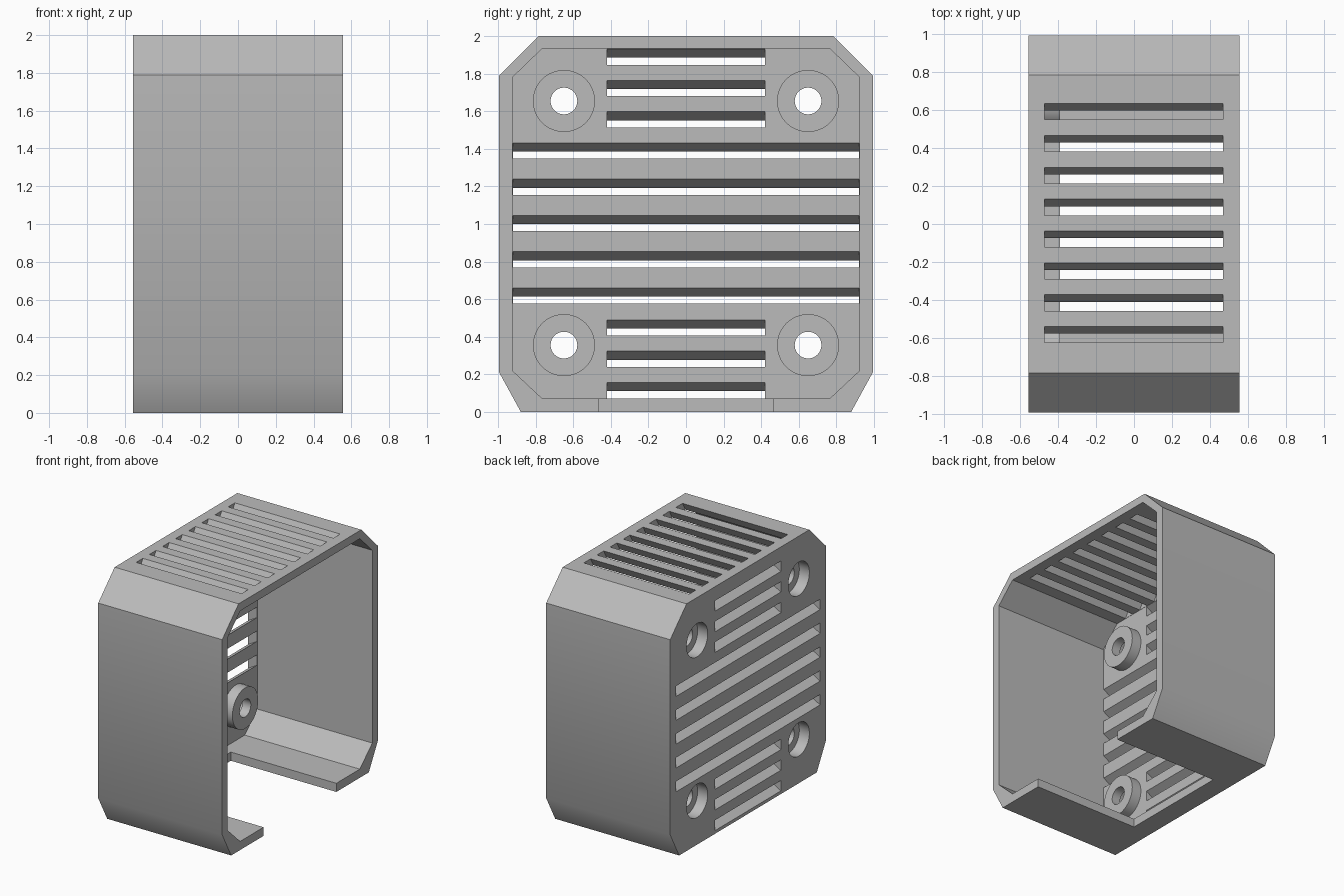
import bpy, bmesh, math
from mathutils import Matrix

if "Cube" in bpy.data.objects:
    bpy.data.objects.remove(bpy.data.objects["Cube"])

HALF_X = 0.555          # half depth of the box
PLATE_IN = -0.475       # inner face of the slotted plate
SLANT = math.tan(math.radians(30))

grey = bpy.data.materials.new("grey plastic")
grey.diffuse_color = (0.5, 0.5, 0.5, 1)
grey.use_nodes = True
grey.node_tree.nodes["Principled BSDF"].inputs["Base Color"].default_value = grey.diffuse_color


def make(name, bm):
    bmesh.ops.recalc_face_normals(bm, faces=bm.faces)
    me = bpy.data.meshes.new(name)
    bm.to_mesh(me)
    bm.free()
    me.materials.append(grey)
    ob = bpy.data.objects.new(name, me)
    bpy.context.collection.objects.link(ob)
    return ob


def prism(bm, pts, shift):
    """Extrude a planar outline along the shift vector."""
    face = bm.faces.new([bm.verts.new(p) for p in pts])
    res = bmesh.ops.extrude_face_region(bm, geom=[face])
    verts = [v for v in res["geom"] if isinstance(v, bmesh.types.BMVert)]
    bmesh.ops.translate(bm, verts=verts, vec=shift)


def side_prism(name, half, x0, x1):
    """Mirror a half outline of (y, z) and extrude it along x."""
    bm = bmesh.new()
    outline = half + [(-y, z) for y, z in reversed(half)]
    prism(bm, [(x0, y, z) for y, z in outline], (x1 - x0, 0, 0))
    return make(name, bm)


def cylinders(name, radius, x0, x1):
    """One cylinder along x at each of the four screw positions."""
    bm = bmesh.new()
    for y in (-0.65, 0.65):
        for z in (0.355, 1.655):
            m = Matrix.Translation(((x0 + x1) / 2, y, z)) @ Matrix.Rotation(math.pi / 2, 4, 'Y')
            bmesh.ops.create_cone(bm, cap_ends=True, segments=64, radius1=radius,
                                  radius2=radius, depth=x1 - x0, matrix=m)
    return make(name, bm)


def combine(target, tool, operation='DIFFERENCE'):
    mod = target.modifiers.new("cut", 'BOOLEAN')
    mod.operation = operation
    mod.solver = 'EXACT'
    mod.object = tool
    bpy.context.view_layer.objects.active = target
    bpy.ops.object.modifier_apply(modifier=mod.name)
    bpy.data.objects.remove(tool)


# Chamfered shell, open on the right
cover = side_prism("vented_cover", [(0.88, 0), (0.995, 0.21), (0.995, 1.79), (0.785, 2)],
                   -HALF_X, HALF_X)
combine(cover, side_prism("cavity", [(0.765, 0.07), (0.925, 0.22), (0.925, 1.78), (0.765, 1.935)],
                          PLATE_IN, 0.7))

# Opening in the floor, leaving a lip beside the plate
combine(cover, side_prism("floor_opening", [(0.465, -0.1), (0.465, 0.3)], -0.39, 0.7))

# Screw bosses with through holes and outer counterbores
combine(cover, cylinders("bosses", 0.165, -0.51, -0.39), 'UNION')
combine(cover, cylinders("screw_holes", 0.071, -0.7, -0.2))
combine(cover, cylinders("counterbores", 0.135, -0.7, -0.465))

# Louvre slots in the plate, sloping down towards the outside
bm = bmesh.new()
slots = [(1.932 - 0.167 * i, 0.42) for i in range(3)]
slots += [(1.432 - 0.193 * i, 0.922) for i in range(5)]
slots += [(0.49 - 0.167 * i, 0.42) for i in range(3)]
xa, xb = -0.6, PLATE_IN + 0.004
for top, w in slots:
    za = top + (xa - PLATE_IN) * SLANT
    zb = top + (xb - PLATE_IN) * SLANT
    prism(bm, [(xa, -w, za), (xb, -w, zb), (xb, -w, zb - 0.084), (xa, -w, za - 0.084)],
          (0, 2 * w, 0))
combine(cover, make("plate_slots", bm))

# Louvre slots in the roof, sloping towards the front
bm = bmesh.new()
za, zb = 1.925, 2.05
for i in range(8):
    top = 0.635 - 0.168 * i
    ya, yb = top + (za - 2) * SLANT, top + (zb - 2) * SLANT
    prism(bm, [(-0.473, ya, za), (-0.473, yb, zb), (-0.473, yb - 0.085, zb),
               (-0.473, ya - 0.085, za)], (0.943, 0, 0))
combine(cover, make("roof_slots", bm))

# Smooth the round parts and keep the hard edges
bpy.ops.object.select_all(action='DESELECT')
cover.select_set(True)
bpy.context.view_layer.objects.active = cover
bpy.ops.object.shade_smooth_by_angle(angle=math.radians(30))
